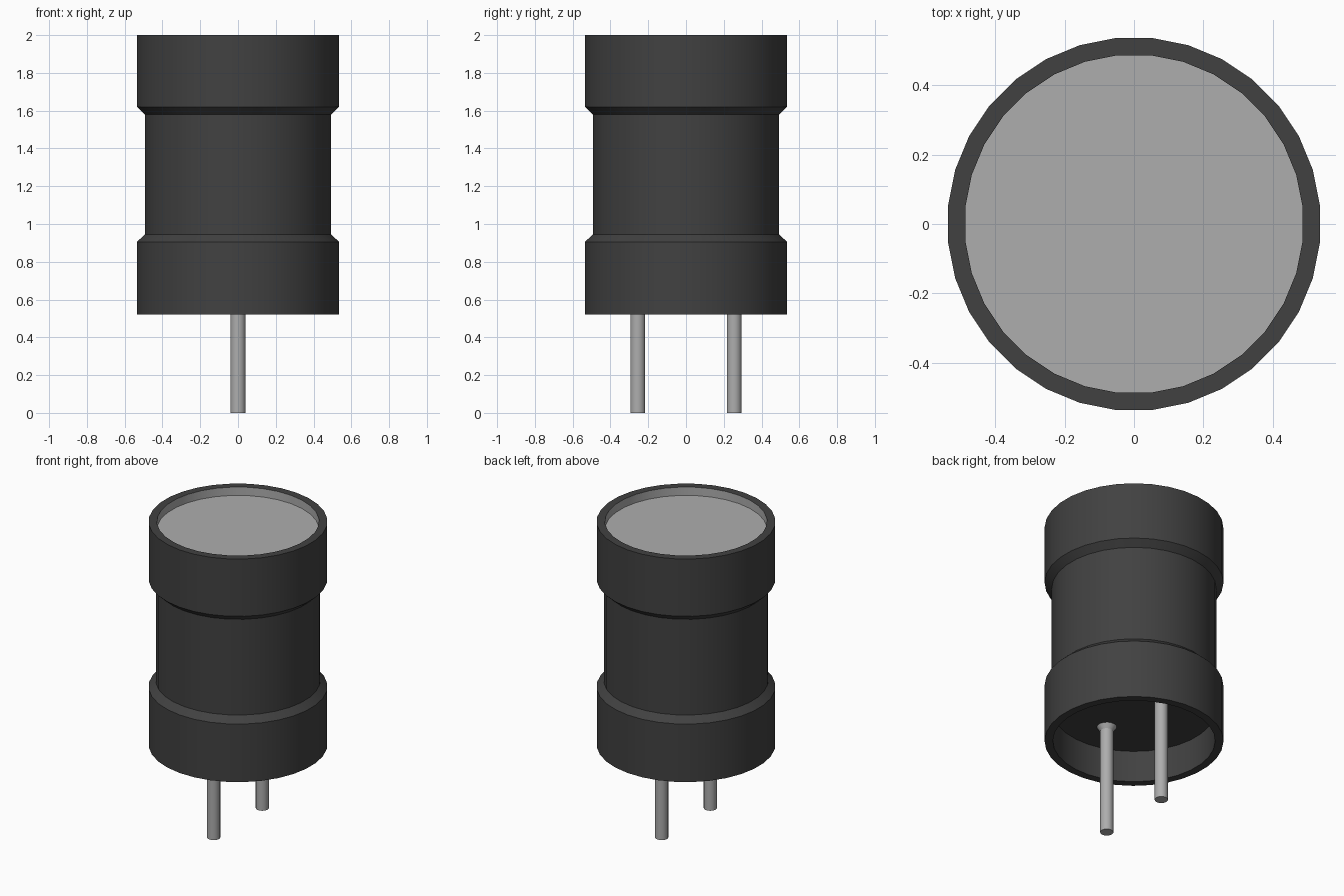
import bpy
import bmesh
import math

cube = bpy.data.objects.get("Cube")
if cube:
    bpy.data.objects.remove(cube, do_unlink=True)


def make_material(name, value):
    mat = bpy.data.materials.new(name)
    mat.use_nodes = True
    color = (value, value, value, 1)
    mat.diffuse_color = color
    mat.node_tree.nodes["Principled BSDF"].inputs["Base Color"].default_value = color
    return mat


def lathe(name, profile, sides, mat, location=(0, 0, 0)):
    """Revolve (radius, height) points about z; flat facets face the axes."""
    bm = bmesh.new()
    turn = math.pi / sides
    verts = [bm.verts.new((r * math.cos(turn), r * math.sin(turn), z))
             for r, z in profile]
    edges = [bm.edges.new(pair) for pair in zip(verts, verts[1:])]
    bmesh.ops.spin(bm, geom=verts + edges, cent=(0, 0, 0), axis=(0, 0, 1),
                   angle=math.tau, steps=sides, use_duplicate=False)
    bmesh.ops.remove_doubles(bm, verts=bm.verts, dist=0.0001)
    bmesh.ops.recalc_face_normals(bm, faces=bm.faces)
    # An open surface is turned so that its caps face outwards
    cap = max(bm.faces, key=lambda f: abs(f.normal.z))
    if name == "top_cap" and cap.normal.z < 0:
        bmesh.ops.reverse_faces(bm, faces=bm.faces)
    mesh = bpy.data.meshes.new(name)
    bm.to_mesh(mesh)
    bm.free()
    mesh.materials.append(mat)
    obj = bpy.data.objects.new(name, mesh)
    obj.location = location
    bpy.context.collection.objects.link(obj)
    bpy.ops.object.select_all(action="DESELECT")
    obj.select_set(True)
    bpy.context.view_layer.objects.active = obj
    bpy.ops.object.shade_smooth_by_angle(angle=math.radians(30))
    return obj


black = make_material("black_sleeve", 0.053)
grey = make_material("grey_metal", 0.42)

outer, inner, waist = 0.538, 0.488, 0.495
floor, bottom, top, recess = 0.73, 0.52, 2.0, 1.945

# Sleeve with two thick ends, a narrow waist and a hollow underside
lathe("sleeve", [
    (0, floor), (inner, floor), (inner, bottom), (outer, bottom),
    (outer, 0.905), (waist, 0.945), (waist, 1.58), (outer, 1.62),
    (outer, top), (inner, top),
], 32, black)

# Recessed cap with its inner wall
lathe("top_cap", [(inner, top), (inner, recess), (0, recess)], 32, grey)

# Two pins, each flaring where it meets the underside
for side, y in (("front", -0.255), ("back", 0.255)):
    lathe(side + "_pin", [
        (0, 0), (0.04, 0), (0.04, 0.7), (0.06, floor), (0, floor + 0.01),
    ], 16, grey, (0, y, 0))
